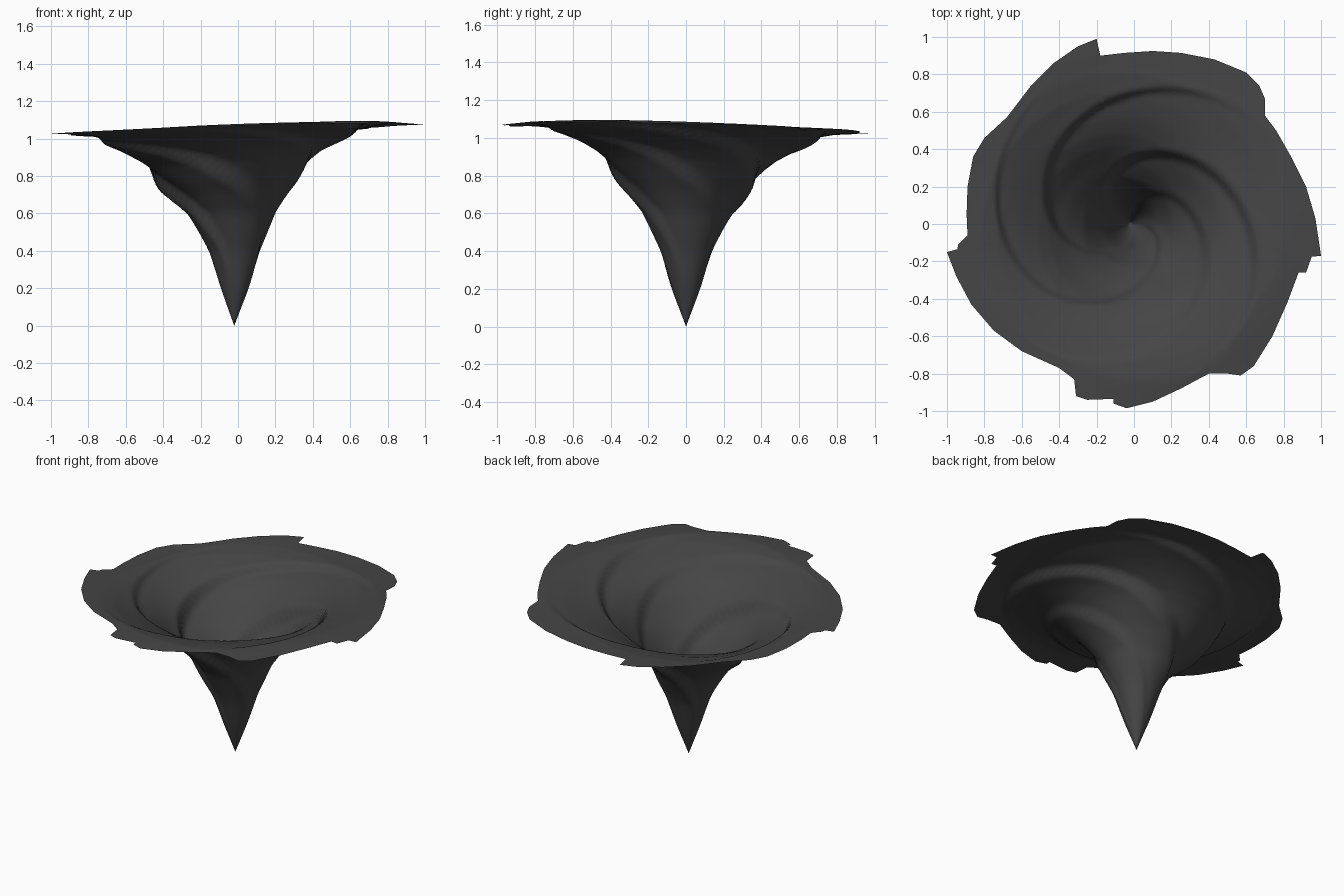
import bpy, bmesh, math

if "Cube" in bpy.data.objects:
    bpy.data.objects.remove(bpy.data.objects["Cube"])

# Torn rim outline seen from above (x, y)
RIM = [(1, -.17), (.97, .03), (.92, .2), (.84, .36), (.76, .5), (.70, .58), (.70, .67), (.67, .74),
       (.6, .81), (.43, .88), (.25, .915), (.1, .925), (-.05, .915), (-.18, .9), (-.2, .99),
       (-.3, .95), (-.43, .86), (-.55, .74), (-.68, .57), (-.8, .46), (-.86, .36), (-.89, .2),
       (-.895, .05), (-.89, -.06), (-.94, -.11), (-.945, -.135), (-1, -.15), (-.95, -.28),
       (-.87, -.43), (-.75, -.57), (-.6, -.68), (-.4, -.77), (-.32, -.83), (-.31, -.92),
       (-.25, -.94), (-.11, -.935), (-.11, -.96), (-.04, -.985), (.1, -.95), (.25, -.88),
       (.4, -.8), (.5, -.8), (.57, -.81), (.64, -.76), (.74, -.6), (.82, -.42), (.88, -.26),
       (.92, -.26), (.95, -.175)]
# Funnel profile (radius, height)
PROFILE = [(0, 0), (.075, .2), (.14, .4), (.235, .6), (.31, .7), (.4, .805), (.45, .855),
           (.52, .905), (.6, .947), (.7, .995), (.8, 1.035), (.88, 1.052), (1.1, 1.045)]
# Spiral folds: (angle where the fold crosses radius 0.63, strength)
FOLDS = [(3, 1.0), (108, 1.0), (198, .8), (290, .5)]
RINGS = 60


def smooth(a, b, v):
    v = min(1, max(0, (v - a) / (b - a)))
    return v * v * (3 - 2 * v)


def height(r):
    r = max(r, 0)
    for (r0, z0), (r1, z1) in zip(PROFILE, PROFILE[1:]):
        if r <= r1:
            return z0 + (z1 - z0) * (r - r0) / (r1 - r0)
    return PROFILE[-1][1]


def fold(theta, r):
    total = 0
    for deg, strength in FOLDS:
        d = theta + 5 * (r - .63) - math.radians(deg)
        d = (d + math.pi) % (2 * math.pi) - math.pi
        total += strength * math.tanh(d / .08) * math.exp(-abs(d) / .55)
    return total


def surface(x, y, t):
    theta, rim = math.atan2(y, x), math.hypot(x, y)
    r = t * (1 + (rim - 1) * smooth(.6, 1, t))
    amount = .055 * smooth(0, .5, r) * (1 - smooth(.8, 1, r))
    z = height(r + amount * (fold(theta, r) + .15 + .95 * smooth(.35, .6, r)))
    # The rim leans up towards the front right
    lean = smooth(.1, .55, r) * (1 - .25 * smooth(.8, 1, r))
    z += (.034 * math.cos(theta) - .027 * math.sin(theta)) * lean
    shift = -.02 * (1 - t) - .035 * smooth(.1, .4, t) * (1 - smooth(.5, .9, t))
    return (r * math.cos(theta) + shift, r * math.sin(theta), z)


# Subdivide the outline so the funnel is round and the tears stay crisp
outline = []
for (x0, y0), (x1, y1) in zip(RIM, RIM[1:] + RIM[:1]):
    n = max(1, round(math.hypot(x1 - x0, y1 - y0) / .04))
    outline += [(x0 + (x1 - x0) * i / n, y0 + (y1 - y0) * i / n) for i in range(n)]

# Swirling funnel sheet
bm = bmesh.new()
tip = bm.verts.new(surface(1, 0, 0))
rings = [[bm.verts.new(surface(x, y, k / RINGS)) for x, y in outline] for k in range(1, RINGS + 1)]
count = len(outline)
for i in range(count):
    j = (i + 1) % count
    bm.faces.new((tip, rings[0][i], rings[0][j]))
    for a, b in zip(rings, rings[1:]):
        bm.faces.new((a[i], b[i], b[j], a[j]))
mesh = bpy.data.meshes.new("vortex_funnel")
bm.to_mesh(mesh)
bm.free()
funnel = bpy.data.objects.new("vortex_funnel", mesh)
bpy.context.collection.objects.link(funnel)
mesh.shade_smooth()

# Single charcoal colour
mat = bpy.data.materials.new("charcoal")
mat.diffuse_color = (.06, .06, .06, 1)
mat.use_nodes = True
mat.node_tree.nodes["Principled BSDF"].inputs["Base Color"].default_value = mat.diffuse_color
mesh.materials.append(mat)
